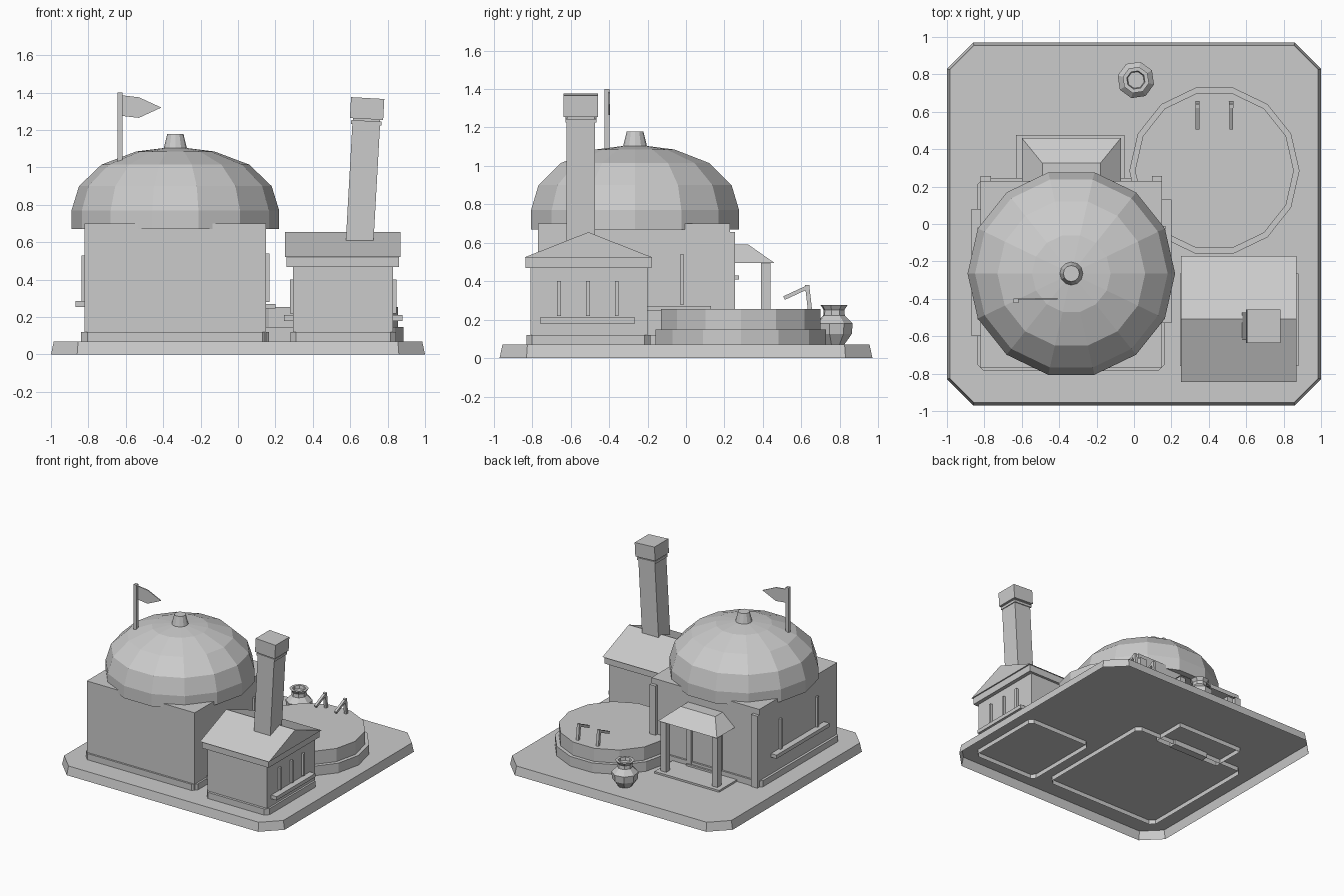
import bpy, bmesh, math
from mathutils import Matrix, Vector

cube = bpy.data.objects.get("Cube")
if cube:
    bpy.data.objects.remove(cube)

stone = bpy.data.materials.new("stone_grey")
stone.use_nodes = True
GREY = (0.6, 0.6, 0.6, 1)
stone.diffuse_color = GREY
stone.node_tree.nodes["Principled BSDF"].inputs["Base Color"].default_value = GREY


def loft(name, rings, bottom=True):
    """Skin a stack of equal-length point rings and cap the ends."""
    bm = bmesh.new()
    loops = [[bm.verts.new(p) for p in ring] for ring in rings]
    for low, high in zip(loops, loops[1:]):
        for i in range(len(low)):
            j = (i + 1) % len(low)
            bm.faces.new((low[i], low[j], high[j], high[i]))
    bm.faces.new(loops[-1])
    if bottom:
        bm.faces.new(loops[0][::-1])
        bmesh.ops.recalc_face_normals(bm, faces=bm.faces)
    mesh = bpy.data.meshes.new(name)
    bm.to_mesh(mesh)
    bm.free()
    mesh.materials.append(stone)
    ob = bpy.data.objects.new(name, mesh)
    bpy.context.collection.objects.link(ob)
    return ob


def rect(x0, x1, y0, y1, z, cut=0.0):
    """Anticlockwise rectangle, optionally with cut corners."""
    if not cut:
        return [(x0, y0, z), (x1, y0, z), (x1, y1, z), (x0, y1, z)]
    c = cut
    return [(x0 + c, y0, z), (x1 - c, y0, z), (x1, y0 + c, z), (x1, y1 - c, z),
            (x1 - c, y1, z), (x0 + c, y1, z), (x0, y1 - c, z), (x0, y0 + c, z)]


def box(name, x0, x1, y0, y1, z0, z1, cut=0.0, bottom=True):
    return loft(name, [rect(x0, x1, y0, y1, z, cut) for z in (z0, z1)], bottom)


def lathe(name, x, y, sides, profile, turn=0.0):
    """Faceted turned form from (radius, height) pairs."""
    step = 2 * math.pi / sides
    return loft(name, [[(x + r * math.cos(i * step + turn), y + r * math.sin(i * step + turn), z)
                        for i in range(sides)] for r, z in profile])


def beam(name, a, b, width):
    """Square bar between two points."""
    a, b = Vector(a), Vector(b)
    ob = box(name, -width / 2, width / 2, -width / 2, width / 2, 0, (b - a).length)
    turn = (b - a).to_track_quat('Z', 'Y').to_matrix().to_4x4()
    ob.data.transform(Matrix.Translation(a) @ turn)
    return ob


def wall_windows(name, x, side, centres, z0, z1, sill_y, sill_z):
    """Slim raised window strips above one long sill."""
    def span(depth):
        return sorted((x - side * 0.02, x + side * depth))
    for i, y in enumerate(centres):
        box(f"{name}_window_{i + 1}", *span(0.018), y - 0.01, y + 0.01, z0, z1)
    box(f"{name}_sill", *span(0.05), *sill_y, *sill_z)


# Open-bottomed ground slab with cut corners
loft("ground_slab", [rect(-1, 1, -0.97, 0.97, 0, 0.14),
                     rect(-0.985, 0.985, -0.955, 0.955, 0.07, 0.13)], bottom=False)

# Main hall
box("hall_walls", -0.82, 0.15, -0.77, 0.23, 0.07, 0.70, bottom=False)
box("hall_plinth", -0.84, 0.165, -0.785, 0.245, 0.035, 0.12, 0.035, bottom=False)
for side, x in (("right", -0.82), ("left", 0.095)):
    box(f"hall_{side}_back_pilaster", x, x + 0.055, 0.22, 0.256, 0.07, 0.655)
wall_windows("hall_right", -0.82, -1, (-0.03, -0.5), 0.28, 0.53, (-0.60, 0.08), (0.255, 0.285))
wall_windows("hall_left", 0.15, 1, (-0.02, -0.4), 0.28, 0.54, (-0.53, 0.13), (0.245, 0.27))

# Dome and its finial
lathe("dome", -0.335, -0.265, 14, [(0.555, 0.67), (0.555, 0.77), (0.515, 0.90),
                                   (0.395, 1.015), (0.21, 1.085), (0.05, 1.105)])
lathe("dome_finial", -0.335, -0.265, 12, [(0.065, 1.09), (0.043, 1.18)])

# Flag
box("flag_pole", -0.643, -0.617, -0.423, -0.397, 1.0, 1.40)
outline = [(-0.617, 1.275), (-0.53, 1.265), (-0.41, 1.32), (-0.53, 1.375), (-0.617, 1.385)]
loft("flag", [[(x, y, z) for x, z in outline] for y in (-0.404, -0.396)])

# Porch with hipped canopy and doorway at the back
box("porch_floor", -0.63, -0.05, 0.20, 0.475, 0.035, 0.085, bottom=False)
for side, x in (("right", -0.565), ("left", -0.105)):
    box(f"porch_{side}_post", x - 0.025, x + 0.025, 0.39, 0.44, 0.08, 0.50)
for side, x in (("right", -0.47), ("left", -0.20)):
    box(f"door_{side}_jamb", x - 0.02, x + 0.02, 0.22, 0.25, 0.08, 0.46)
box("door_step", -0.49, -0.18, 0.20, 0.26, 0.03, 0.10)
box("door_handle", -0.23, -0.21, 0.24, 0.275, 0.41, 0.43)
loft("porch_canopy", [rect(-0.60, -0.07, 0.20, 0.46, 0.495),
                      rect(-0.49, -0.18, 0.20, 0.325, 0.59)])

# Small workshop with gabled roof
box("workshop_walls", 0.295, 0.83, -0.81, -0.20, 0.07, 0.48, bottom=False)
box("workshop_plinth", 0.28, 0.845, -0.83, -0.185, 0.035, 0.12, 0.03, bottom=False)
box("workshop_eaves", 0.26, 0.86, -0.835, -0.18, 0.468, 0.525)
gable = [(-0.845, 0.522), (-0.17, 0.522), (-0.508, 0.655)]
loft("workshop_roof", [[(x, y, z) for y, z in gable] for x in (0.25, 0.87)])
for side, x, s in (("left", 0.83, 1), ("right", 0.295, -1)):
    wall_windows(f"workshop_{side}", x, s, (-0.66, -0.51, -0.36), 0.22, 0.40,
                 (-0.76, -0.265), (0.18, 0.21))

# Leaning chimney: shaft, collar, neck and cap
lean = Matrix.Translation((0.648, -0.547, 0.56)) @ Matrix.Rotation(math.radians(3.2), 4, 'Y')
for part, half, z0, z1 in (("shaft", 0.074, 0, 0.67), ("collar", 0.081, 0.67, 0.69),
                           ("neck", 0.072, 0.69, 0.71), ("cap", 0.089, 0.70, 0.812)):
    ob = box(f"chimney_{part}", -half, half, -half, half, z0, z1)
    ob.data.transform(lean)

# Two-tier round pool with a pair of taps
lathe("pool_lower_tier", 0.43, 0.285, 14, [(0.455, 0.07), (0.455, 0.148)])
lathe("pool_upper_tier", 0.43, 0.285, 14, [(0.425, 0.14), (0.425, 0.255)])
for side, x in (("right", 0.34), ("left", 0.52)):
    beam(f"tap_{side}_post", (x, 0.645, 0.25), (x, 0.63, 0.38), 0.022)
    beam(f"tap_{side}_arm", (x, 0.635, 0.37), (x, 0.51, 0.312), 0.02)

# Faceted jar
lathe("jar", 0.01, 0.77, 8, [(0.055, 0.07), (0.095, 0.125), (0.10, 0.18), (0.058, 0.222),
                             (0.055, 0.25), (0.072, 0.275), (0.05, 0.275), (0.045, 0.25)],
      math.pi / 8 + 0.15)
